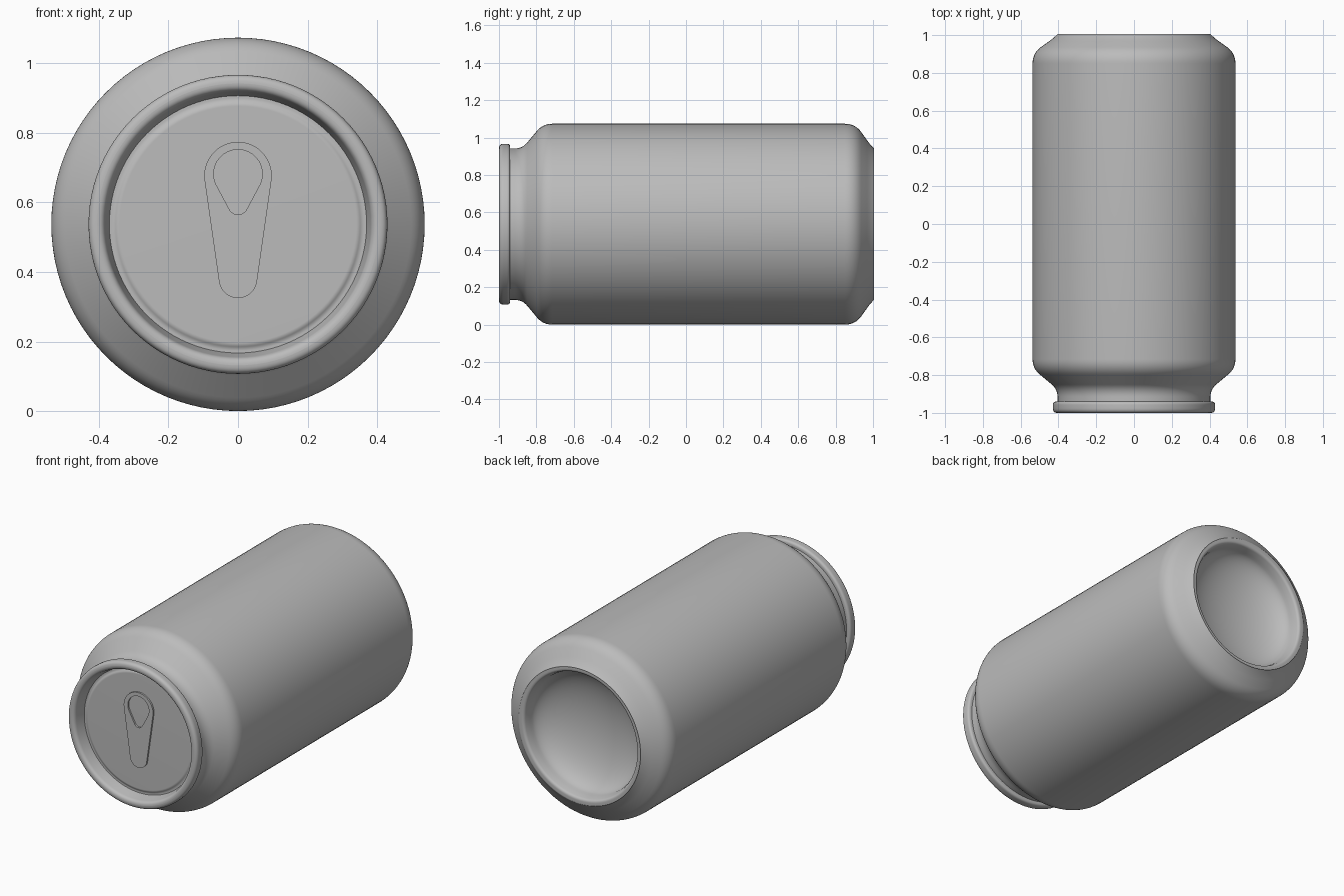
import bpy, bmesh, math
from mathutils import Vector

if "Cube" in bpy.data.objects:
    bpy.data.objects.remove(bpy.data.objects["Cube"])

R = 0.537          # can radius, also the height of its axis
SEGMENTS = 96

metal = bpy.data.materials.new("grey_metal")
metal.diffuse_color = (0.5, 0.5, 0.5, 1)
metal.use_nodes = True
metal.node_tree.nodes["Principled BSDF"].inputs["Base Color"].default_value = metal.diffuse_color


def finish(name, bm, angle=35):
    bmesh.ops.recalc_face_normals(bm, faces=bm.faces)
    mesh = bpy.data.meshes.new(name)
    bm.to_mesh(mesh)
    bm.free()
    obj = bpy.data.objects.new(name, mesh)
    bpy.context.collection.objects.link(obj)
    mesh.materials.append(metal)
    bpy.ops.object.select_all(action='DESELECT')
    obj.select_set(True)
    bpy.context.view_layer.objects.active = obj
    bpy.ops.object.shade_smooth_by_angle(angle=math.radians(angle))
    return obj


def rounded(points, steps=8):
    """Round each corner (radius, y, cut length) of a profile."""
    out = []
    for i, (r, y, cut) in enumerate(points):
        p = Vector((r, y))
        if cut == 0:
            out.append(p)
            continue
        a, b = Vector(points[i - 1][:2]), Vector(points[i + 1][:2])
        p0 = p + (a - p).normalized() * cut
        p2 = p + (b - p).normalized() * cut
        for s in range(steps + 1):
            t = s / steps
            out.append(p0 * (1 - t) ** 2 + p * 2 * t * (1 - t) + p2 * t * t)
    return out


def lathe(name, profile):
    """Spin a profile about the lengthwise axis."""
    bm = bmesh.new()
    verts = [bm.verts.new((p.x, p.y, R)) for p in profile]
    edges = [bm.edges.new(pair) for pair in zip(verts, verts[1:])]
    bmesh.ops.spin(bm, geom=verts + edges, cent=(0, 0, R), axis=(0, 1, 0),
                   angle=math.tau, steps=SEGMENTS)
    bmesh.ops.remove_doubles(bm, verts=bm.verts, dist=1e-4)
    return finish(name, bm)


# Body: neck, shoulder, wall, tapered foot and domed base
dome = [Vector((0.362 * math.cos(a), 0.955 - 0.15 * math.sin(a)))
        for a in [math.pi / 2 * i / 16 for i in range(17)]]
dome[-1].x = 0
lathe("can_body", rounded([
    (0.405, -0.945, 0), (0.405, -0.875, 0.04), (0.537, -0.765, 0.05),
    (0.537, 0.905, 0.055), (0.425, 0.985, 0.03), (0.41, 1.0, 0.008),
    (0.375, 1.0, 0.015)] + [(0.362, 0.955, 0)]) + dome[1:])

# Lid: rolled rim, countersunk wall and flat panel with a shallow step
lathe("can_lid", rounded([
    (0.395, -0.94, 0), (0.43, -0.94, 0.018), (0.43, -1.0, 0.025),
    (0.386, -1.0, 0.02), (0.37, -0.925, 0), (0.358, -0.925, 0.006),
    (0.346, -0.932, 0.006), (0, -0.932, 0)]))


def teardrop(z1, r1, z2, r2, n=32):
    """Outline around a large upper circle and a small lower circle."""
    tilt = math.asin((r1 - r2) / (z1 - z2))
    pts = []
    for z, r, start, end in ((z1, r1, -tilt, math.pi + tilt),
                             (z2, r2, math.pi + tilt, math.tau - tilt)):
        for i in range(n + 1):
            a = start + (end - start) * i / n
            pts.append((r * math.cos(a), z + r * math.sin(a)))
    return pts


# Pull tab: thin teardrop plate with a teardrop finger hole
outer = teardrop(0.677, 0.097, 0.38, 0.055)
inner = teardrop(0.682, 0.07, 0.593, 0.028)
bm = bmesh.new()
FRONT, BACK = -0.942, -0.930
loops = [[bm.verts.new((x, y, z)) for x, z in outline]
         for outline, y in ((outer, BACK), (outer, FRONT), (inner, FRONT), (inner, BACK))]
for first, second in zip(loops, loops[1:]):
    for i in range(len(first)):
        j = (i + 1) % len(first)
        bm.faces.new((first[i], first[j], second[j], second[i]))
finish("pull_tab", bm)
